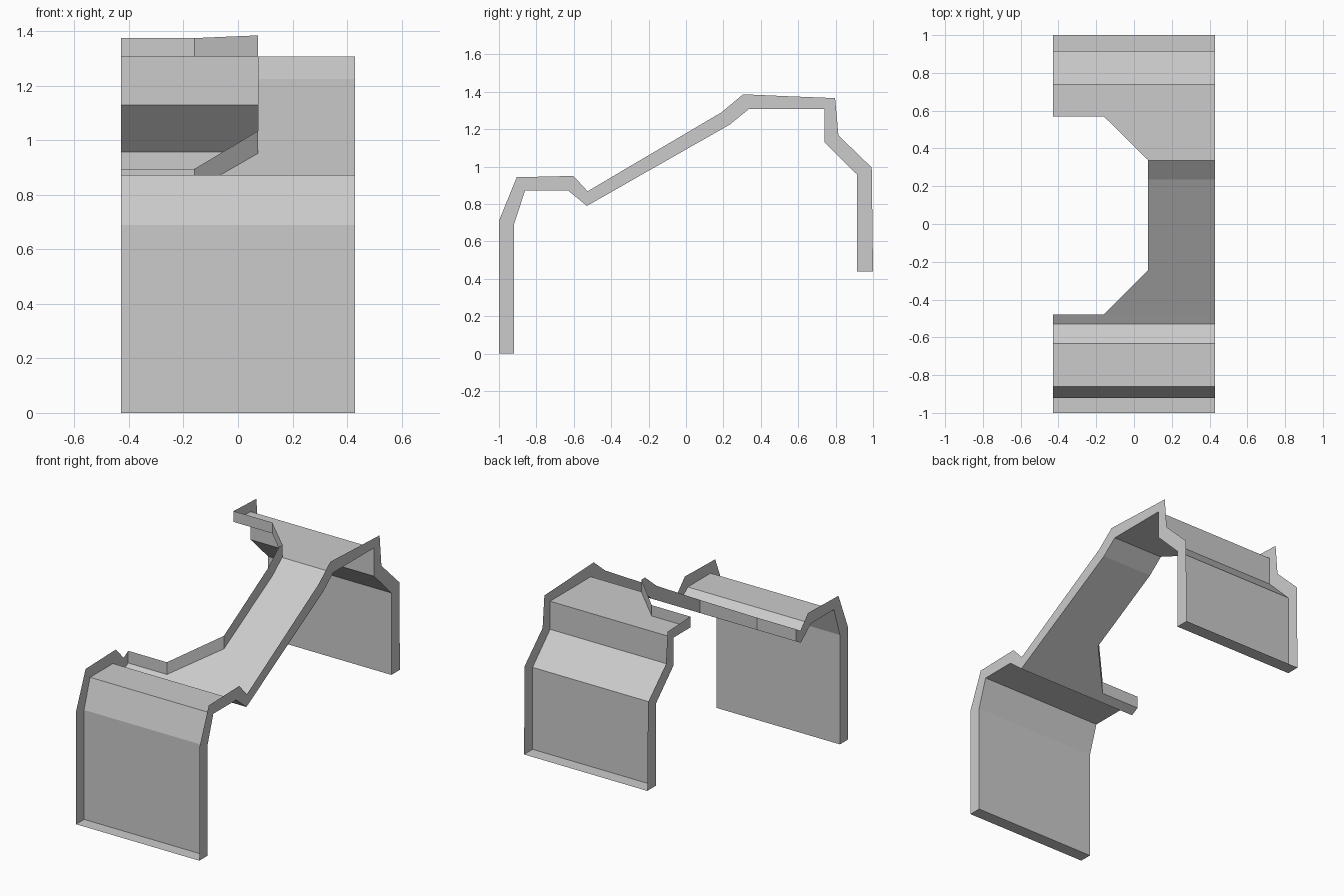
import bpy, bmesh

if "Cube" in bpy.data.objects:
    bpy.data.objects.remove(bpy.data.objects["Cube"])

HALF_W = 0.43
# Cross-section stations: sheet (y, z), rim edge (y, z), left boundary x
rows = [
    (-0.92, 0.0, -1.0, 0.0, -HALF_W),
    (-0.92, 0.69, -1.0, 0.71, -HALF_W),
    (-0.86, 0.873, -0.905, 0.943, -HALF_W),
    (-0.632, 0.873, -0.602, 0.95, -HALF_W),
    (-0.53, 0.79, -0.526, 0.868, -HALF_W),
    # side cut-out, narrowing the sheet to a spine
    (-0.48, 0.818, -0.48, 0.895, -HALF_W),
    (-0.48, 0.818, -0.48, 0.895, -0.16),
    (-0.245, 0.952, -0.245, 1.034, 0.073),
    (0.235, 1.225, 0.19, 1.29, 0.073),
    (0.335, 1.307, 0.305, 1.386, 0.073),
    (0.34, 1.307, 0.34, 1.385, 0.073),
    (0.57, 1.307, 0.57, 1.375, -0.16),
    (0.57, 1.307, 0.57, 1.375, -HALF_W),
    # rear leg
    (0.74, 1.307, 0.797, 1.366, -HALF_W),
    (0.74, 1.13, 0.815, 1.167, -HALF_W),
    (0.915, 0.957, 0.993, 0.995, -HALF_W),
    (0.915, 0.44, 1.0, 0.44, -HALF_W),
]

bm = bmesh.new()
stations = []
for iy, iz, oy, oz, xl in rows:
    stations.append([bm.verts.new(co) for co in (
        (xl, iy, iz), (HALF_W, iy, iz), (HALF_W, oy, oz), (xl, oy, oz))])

for k, (a, b) in enumerate(zip(stations, stations[1:])):
    # Bent sheet (outer side stays open like a tray)
    step = rows[k][:2] == rows[k + 1][:2]
    if not step:
        bm.faces.new((a[0], a[1], b[1], b[0]))
        # Right rim
        bm.faces.new((a[1], a[2], b[2], b[1]))
    # Left rim, following the cut-out
    bm.faces.new((a[3], a[0], b[0], b[3]))

# Bottom rims of both legs
bm.faces.new(stations[0][::-1])
bm.faces.new(stations[-1])

bmesh.ops.remove_doubles(bm, verts=bm.verts, dist=1e-5)
bmesh.ops.recalc_face_normals(bm, faces=bm.faces)
mesh = bpy.data.meshes.new("rimmed_bent_panel")
bm.to_mesh(mesh)
bm.free()
bpy.context.collection.objects.link(bpy.data.objects.new("rimmed_bent_panel", mesh))
